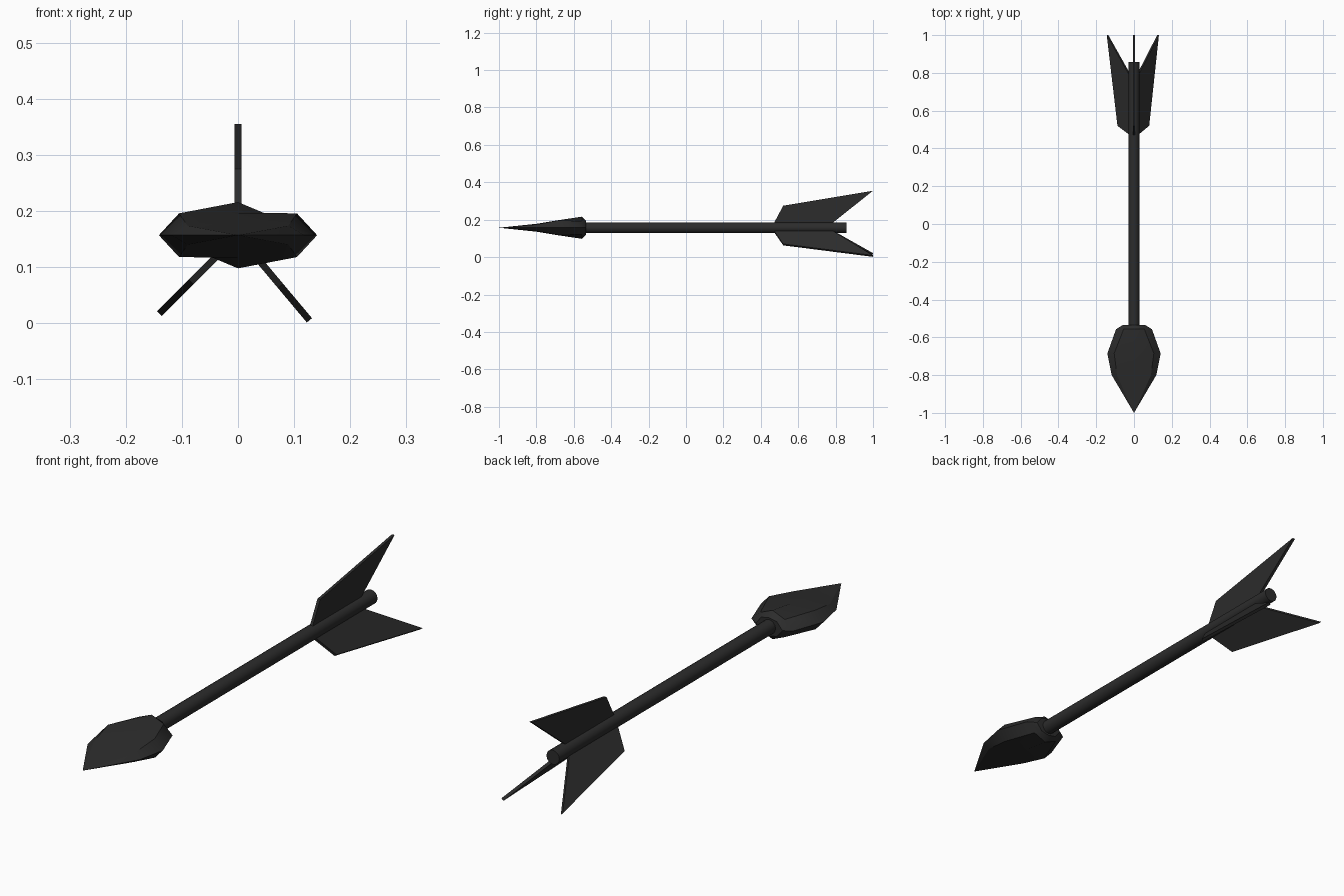
import bpy, bmesh, math
from mathutils import Matrix, Vector

if "Cube" in bpy.data.objects:
    bpy.data.objects.remove(bpy.data.objects["Cube"])

AXIS_Z = 0.157
mat = bpy.data.materials.new("charcoal")
mat.diffuse_color = (0.025, 0.025, 0.025, 1)
mat.use_nodes = True
mat.node_tree.nodes["Principled BSDF"].inputs["Base Color"].default_value = mat.diffuse_color


def finish(bm, name, smooth_angle=None):
    bmesh.ops.recalc_face_normals(bm, faces=bm.faces[:])
    mesh = bpy.data.meshes.new(name)
    bm.to_mesh(mesh)
    bm.free()
    mesh.materials.append(mat)
    ob = bpy.data.objects.new(name, mesh)
    ob.location.z = AXIS_Z
    bpy.context.collection.objects.link(ob)
    if smooth_angle:
        bpy.ops.object.select_all(action='DESELECT')
        ob.select_set(True)
        bpy.context.view_layer.objects.active = ob
        bpy.ops.object.shade_smooth_by_angle(angle=math.radians(smooth_angle))
    return ob


# Shaft: round rod along y
bm = bmesh.new()
y0, y1 = -0.56, 0.857
bmesh.ops.create_cone(bm, cap_ends=True, segments=16, radius1=0.029, radius2=0.029,
                      depth=y1 - y0,
                      matrix=Matrix.Translation((0, (y0 + y1) / 2, 0))
                      @ Matrix.Rotation(math.pi / 2, 4, 'X'))
finish(bm, "shaft", 40)

# Arrowhead: eight-sided sections (y, half width, shoulder x, shoulder z, ridge z)
sections = [(-0.535, 0.060, 0.035, 0.030, 0.037),
            (-0.557, 0.095, 0.055, 0.036, 0.059),
            (-0.685, 0.141, 0.105, 0.039, 0.040),
            (-0.800, 0.118, 0.090, 0.017, 0.021)]
bm = bmesh.new()
rings = []
for y, w, a, h, c in sections:
    pts = [(w, 0), (a, h), (0, c), (-a, h), (-w, 0), (-a, -h), (0, -c), (a, -h)]
    rings.append([bm.verts.new((x, y, z)) for x, z in pts])
tip = bm.verts.new((0, -1, 0))
for r, s in zip(rings, rings[1:]):
    for i in range(8):
        j = (i + 1) % 8
        bm.faces.new((r[i], r[j], s[j], s[i]))
for i in range(8):
    bm.faces.new((rings[-1][i], rings[-1][(i + 1) % 8], tip))
bm.faces.new(rings[0])
finish(bm, "arrowhead", 30)

# Fletching: one swept profile (y, radius) turned to three angles
profile = [(0.465, 0.015), (0.52, 0.118), (1.0, 0.198), (0.77, 0.015)]
half = 0.006
for name, deg in (("top_fin", 90), ("left_fin", 225), ("right_fin", -50)):
    bm = bmesh.new()
    face = bm.faces.new([bm.verts.new((r, y, -half)) for y, r in profile])
    ext = bmesh.ops.extrude_face_region(bm, geom=[face])
    bmesh.ops.translate(bm, vec=Vector((0, 0, 2 * half)),
                        verts=[g for g in ext["geom"] if isinstance(g, bmesh.types.BMVert)])
    bmesh.ops.rotate(bm, cent=(0, 0, 0), verts=bm.verts[:],
                     matrix=Matrix.Rotation(-math.radians(deg), 3, 'Y'))
    finish(bm, name)
